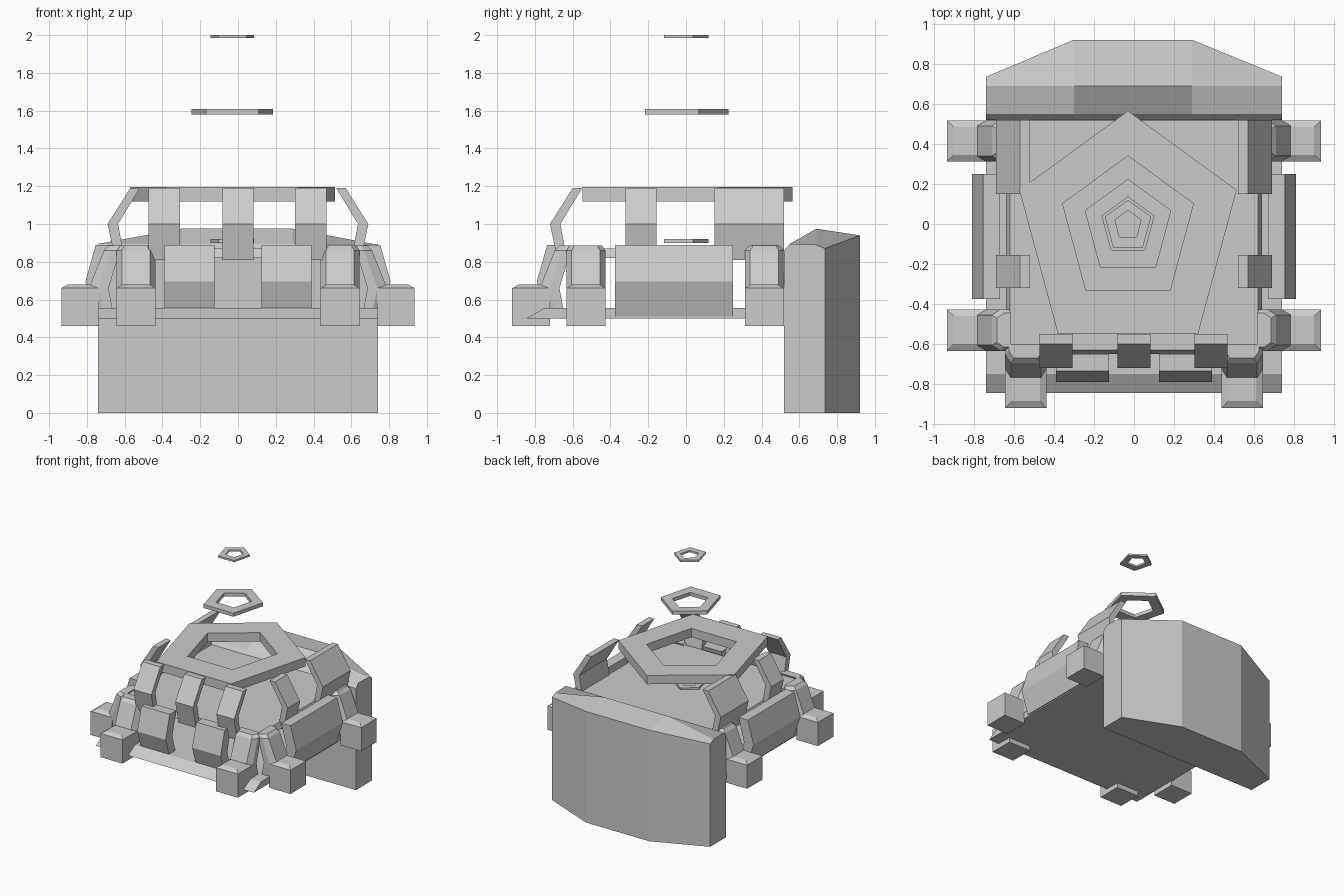
import bpy, bmesh
from math import pi
from mathutils import Matrix, Vector

cube = bpy.data.objects.get("Cube")
if cube:
    bpy.data.objects.remove(cube, do_unlink=True)

stone = bpy.data.materials.new("grey_stone")
stone.use_nodes = True
GREY = (0.6, 0.6, 0.6, 1)
stone.diffuse_color = GREY
stone.node_tree.nodes["Principled BSDF"].inputs["Base Color"].default_value = GREY

FRONT = Matrix.Identity(4)
LEFT = Matrix.Rotation(pi / 2, 4, "Z")
RIGHT = Matrix.Rotation(-pi / 2, 4, "Z")


def finish(name, bm, matrix=FRONT):
    bm.transform(matrix)
    bmesh.ops.recalc_face_normals(bm, faces=bm.faces)
    mesh = bpy.data.meshes.new(name)
    bm.to_mesh(mesh)
    bm.free()
    mesh.materials.append(stone)
    obj = bpy.data.objects.new(name, mesh)
    bpy.context.collection.objects.link(obj)
    return obj


def loft(name, sections, matrix=FRONT):
    """Skin closed loops of equal length and cap both ends."""
    bm = bmesh.new()
    loops = [[bm.verts.new(p) for p in s] for s in sections]
    n = len(loops[0])
    for a, b in zip(loops, loops[1:]):
        for i in range(n):
            j = (i + 1) % n
            bm.faces.new((a[i], a[j], b[j], b[i]))
    bm.faces.new(loops[0])
    bm.faces.new(loops[-1])
    return finish(name, bm, matrix)


def bar(name, profile, x0, x1, matrix=FRONT):
    """Extrude a (y, z) profile along x."""
    return loft(name, [[(x, y, z) for y, z in profile] for x in (x0, x1)], matrix)


def rect(x0, x1, y0, y1, z):
    return [(x0, y0, z), (x1, y0, z), (x1, y1, z), (x0, y1, z)]


def ring(name, outer, inner, z0, z1):
    """Five-sided flat ring."""
    half = [(0, 1), (.96, .3), (.62, -.97), (-.62, -.97), (-.96, .3)]
    bm = bmesh.new()
    loops = [[bm.verts.new((x * r - .03, y * r, z)) for x, y in half]
             for r, z in ((outer, z0), (outer, z1), (inner, z1), (inner, z0))]
    for k in range(4):
        a, b = loops[k], loops[(k + 1) % 4]
        for i in range(5):
            j = (i + 1) % 5
            bm.faces.new((a[i], a[j], b[j], b[i]))
    return finish(name, bm)


# Base plate with a sloping front lip, and the upper deck
bar("base_plate", [(-.845, .5), (-.75, .555), (.52, .555), (.52, .5)], -.74, .74)
loft("deck", [rect(-.64, .64, -.65, .52, .82), rect(-.62, .62, -.63, .52, .87)])

# Rear wall: faceted back, ridged top
def wall_section(x, back, ridge, back_top):
    return [(x, .52, 0), (x, .52, .86), (x, .55, .895),
            (x, .69, ridge), (x, back, back_top), (x, back, 0)]

end, mid = (.735, .89, .87), (.92, .975, .94)
loft("rear_wall", [wall_section(-.74, *end), wall_section(-.3, *mid),
                   wall_section(.29, *mid), wall_section(.74, *end)])

# Floating rings above the deck
ring("crown_ring", .565, .34, 1.12, 1.195)
ring("middle_ring", .225, .135, 1.58, 1.61)
ring("top_ring", .12, .068, 1.985, 2)
ring("deck_ring", .12, .068, .9, .92)

# Bent ribs holding the crown ring
RIB = [(-.6, 1.19), (-.72, 1), (-.68, .81), (-.63, .81), (-.665, 1), (-.55, 1.19)]
SIDE_RIB = [(y + .03, z) for y, z in RIB]
for i, x in enumerate((-.39, 0, .385)):
    bar(f"front_rib_{i}", RIB, x - .083, x + .083)
for side, m, s in (("left", LEFT, 1), ("right", RIGHT, -1)):
    bar(f"{side}_narrow_rib", SIDE_RIB, -.32 * s, -.155 * s, m)
    bar(f"{side}_wide_rib", SIDE_RIB, .15 * s, .52 * s, m)

# Bent armour blocks
BLOCK = [(-.735, .89), (-.79, .695), (-.73, .51), (-.65, .51), (-.7, .695), (-.65, .89)]
SIDE_BLOCK = [(y - .018, z) for y, z in BLOCK]
for i, x in enumerate((-.257, .257)):
    bar(f"front_block_{i}", BLOCK, x - .133, x + .133)
for side, m, s in (("left", LEFT, 1), ("right", RIGHT, -1)):
    bar(f"{side}_block", SIDE_BLOCK, -.375 * s, .25 * s, m)


# Feet: chamfered cube with a tapering leg up to the deck
def foot(name, x, shift, matrix):
    def slab(w, y0, y1, z):
        return rect(x - w, x + w, y0 - shift, y1 - shift, z)

    def trunk(w0, w1, y0, y1, z):
        ym = (y0 + y1) / 2 - shift
        return [(x - w0, y0 - shift, z), (x + w0, y0 - shift, z), (x + w1, ym, z),
                (x + w1, y1 - shift, z), (x - w1, y1 - shift, z), (x - w1, ym, z)]

    loft(name + "_cube", [slab(.103, -.92, -.72, .46), slab(.103, -.92, -.72, .66),
                          slab(.07, -.885, -.72, .68)], matrix)
    loft(name + "_leg", [trunk(.07, .1, -.74, -.64, .5), trunk(.075, .103, -.775, -.67, .66),
                         trunk(.075, .103, -.695, -.61, .86),
                         trunk(.06, .085, -.67, -.6, .885)], matrix)


for i, x in enumerate((-.54, .54)):
    foot(f"front_foot_{i}", x, 0, FRONT)
for side, m, s in (("left", LEFT, 1), ("right", RIGHT, -1)):
    foot(f"{side}_front_foot", -.53 * s, .015, m)
    foot(f"{side}_rear_foot", .415 * s, .015, m)
